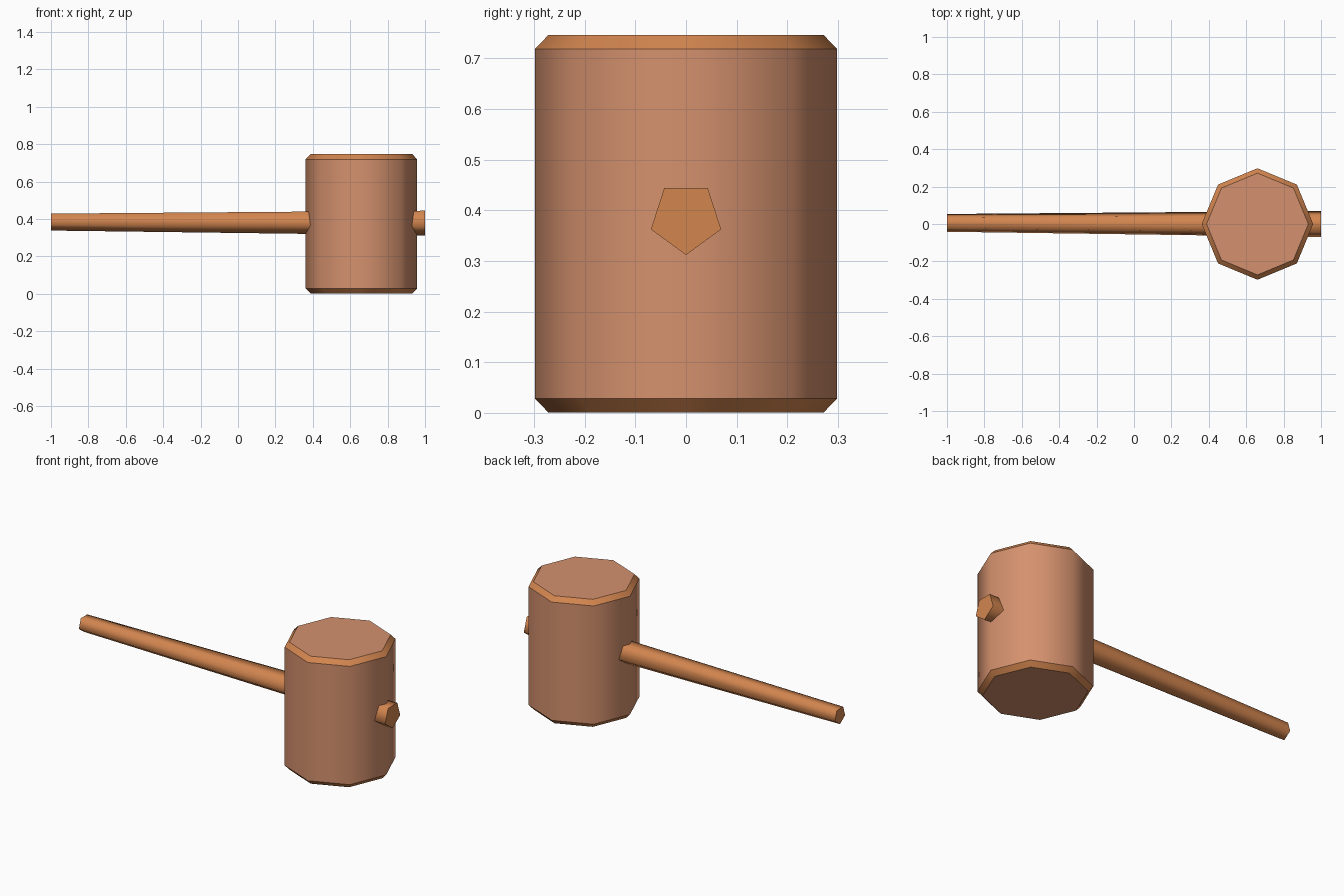
import bpy, bmesh, math
from mathutils import Vector

if "Cube" in bpy.data.objects:
    bpy.data.objects.remove(bpy.data.objects["Cube"])


def material(name, rgb):
    m = bpy.data.materials.new(name)
    m.diffuse_color = (*rgb, 1)
    m.use_nodes = True
    m.node_tree.nodes["Principled BSDF"].inputs["Base Color"].default_value = m.diffuse_color
    return m


head_wood = material("pinkish wood", (0.665, 0.285, 0.156))
orange_wood = material("orange wood", (0.645, 0.235, 0.078))


def loft(name, rings, mats, rule):
    """Skin equal-sided rings, cap both ends; rule(segment) -> (material, smooth)."""
    bm = bmesh.new()
    loops = [[bm.verts.new(p) for p in r] for r in rings]
    n = len(loops[0])
    for s, (a, b) in enumerate(zip(loops, loops[1:])):
        for i in range(n):
            j = (i + 1) % n
            f = bm.faces.new((a[i], a[j], b[j], b[i]))
            f.material_index, f.smooth = rule(s)
    bm.faces.new(loops[0][::-1])
    bm.faces.new(loops[-1])
    bmesh.ops.recalc_face_normals(bm, faces=bm.faces)
    # Ring edges stay crisp, lengthwise edges are smooth
    for lp in loops:
        for i in range(n):
            bm.edges.get((lp[i], lp[(i + 1) % n])).smooth = False
    me = bpy.data.meshes.new(name)
    bm.to_mesh(me)
    bm.free()
    for m in mats:
        me.materials.append(m)
    ob = bpy.data.objects.new(name, me)
    bpy.context.collection.objects.link(ob)
    return ob


# Mallet head: upright octagonal block with chamfered rims
def octagon(r, z):
    return [Vector((0.66 + r * math.cos(i * math.pi / 4),
                    r * math.sin(i * math.pi / 4), z)) for i in range(8)]


loft("mallet_head",
     [octagon(0.272, 0.001), octagon(0.298, 0.028),
      octagon(0.298, 0.719), octagon(0.272, 0.746)],
     [head_wood, orange_wood],
     lambda s: (0, True) if s == 1 else (1, True))


# Handle: tapered five-sided bar through the head, one corner pointing down
def pentagon(x, y, z, r):
    return [Vector((x, y + r * math.sin(i * math.tau / 5),
                    z - r * math.cos(i * math.tau / 5))) for i in range(5)]


loft("handle",
     [pentagon(-1, 0.006, 0.388, 0.050), pentagon(1, 0, 0.385, 0.073)],
     [orange_wood], lambda s: (0, True))
